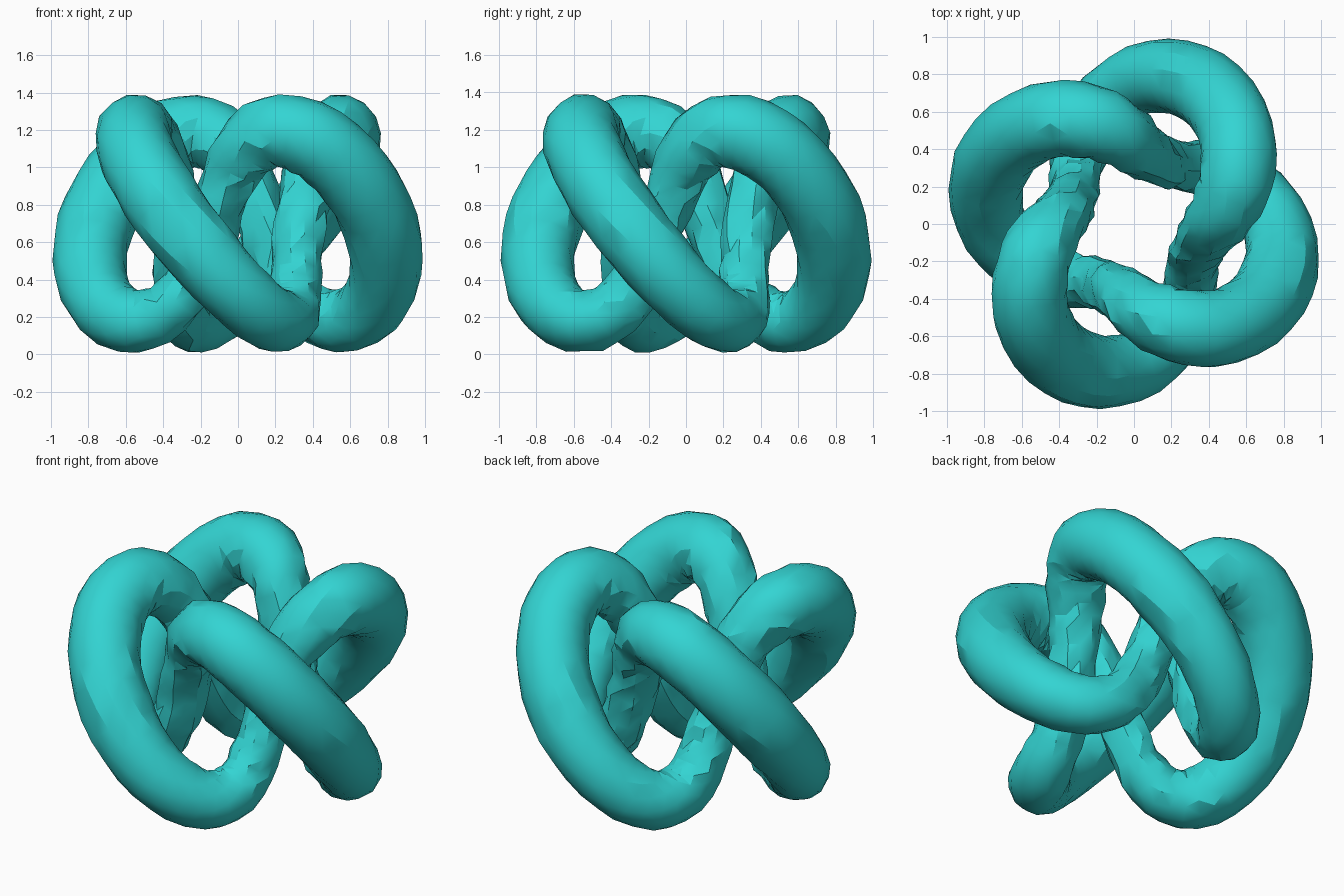
import bpy, bmesh, random
from math import sin, cos, pi, radians
from mathutils import Vector

random.seed(4)

cube = bpy.data.objects.get("Cube")
if cube:
    bpy.data.objects.remove(cube, do_unlink=True)

# Colour
teal = bpy.data.materials.new("teal")
teal.use_nodes = True
colour = (0.033, 0.66, 0.65, 1)
teal.diffuse_color = colour
teal.node_tree.nodes["Principled BSDF"].inputs["Base Color"].default_value = colour

RINGS, SIDES = 72, 12
CORE, LOBE, RISE, TUBE = 0.592, 0.232, 0.508, 0.207
MIDDLE = 0.684
TURN = radians(-22)


def path(t, turn):
    """Closed loop: once round the axis while winding twice round the core."""
    r = CORE + LOBE * cos(2 * t)
    return Vector((r * cos(t + turn), r * sin(t + turn), MIDDLE - RISE * sin(2 * t)))


def loop_ring(name, turn):
    """Sweep a round section, thinner low down and thin and rough on the inside."""
    bm = bmesh.new()
    rings = []
    for i in range(RINGS):
        t = 2 * pi * i / RINGS
        p = path(t, turn)
        tangent = (path(t + 0.001, turn) - path(t - 0.001, turn)).normalized()
        core = Vector((cos(t + turn) * CORE, sin(t + turn) * CORE, MIDDLE))
        out = p - core
        out = (out - tangent * out.dot(tangent)).normalized()
        side = tangent.cross(out)
        inner = (1 - cos(2 * t)) / 2
        radius = TUBE - 0.07 * inner ** 3 - 0.03 * max(0, sin(2 * t))
        rough = 0.004 + 0.012 * inner ** 2
        ring = []
        for j in range(SIDES):
            u = 2 * pi * (j + 0.5 * (i % 2)) / SIDES
            r = radius + random.uniform(-rough, rough)
            ring.append(bm.verts.new(p + (out * cos(u) + side * sin(u)) * r))
        rings.append(ring)

    # Triangles between staggered rings
    for i in range(RINGS):
        a, b = rings[i], rings[(i + 1) % RINGS]
        for j in range(SIDES):
            k = (j + 1) % SIDES
            if i % 2 == 0:
                bm.faces.new((a[j], a[k], b[j]))
                bm.faces.new((a[k], b[k], b[j]))
            else:
                bm.faces.new((a[j], b[k], b[j]))
                bm.faces.new((a[j], a[k], b[k]))
    bmesh.ops.recalc_face_normals(bm, faces=bm.faces)

    mesh = bpy.data.meshes.new(name)
    bm.to_mesh(mesh)
    bm.free()
    mesh.materials.append(teal)
    ob = bpy.data.objects.new(name, mesh)
    bpy.context.collection.objects.link(ob)
    bpy.context.view_layer.objects.active = ob
    ob.select_set(True)


# Two interlinked loops, a quarter turn apart
loop_ring("first_loop", TURN)
loop_ring("second_loop", TURN + pi / 2)
bpy.ops.object.shade_smooth_by_angle(angle=radians(25))
